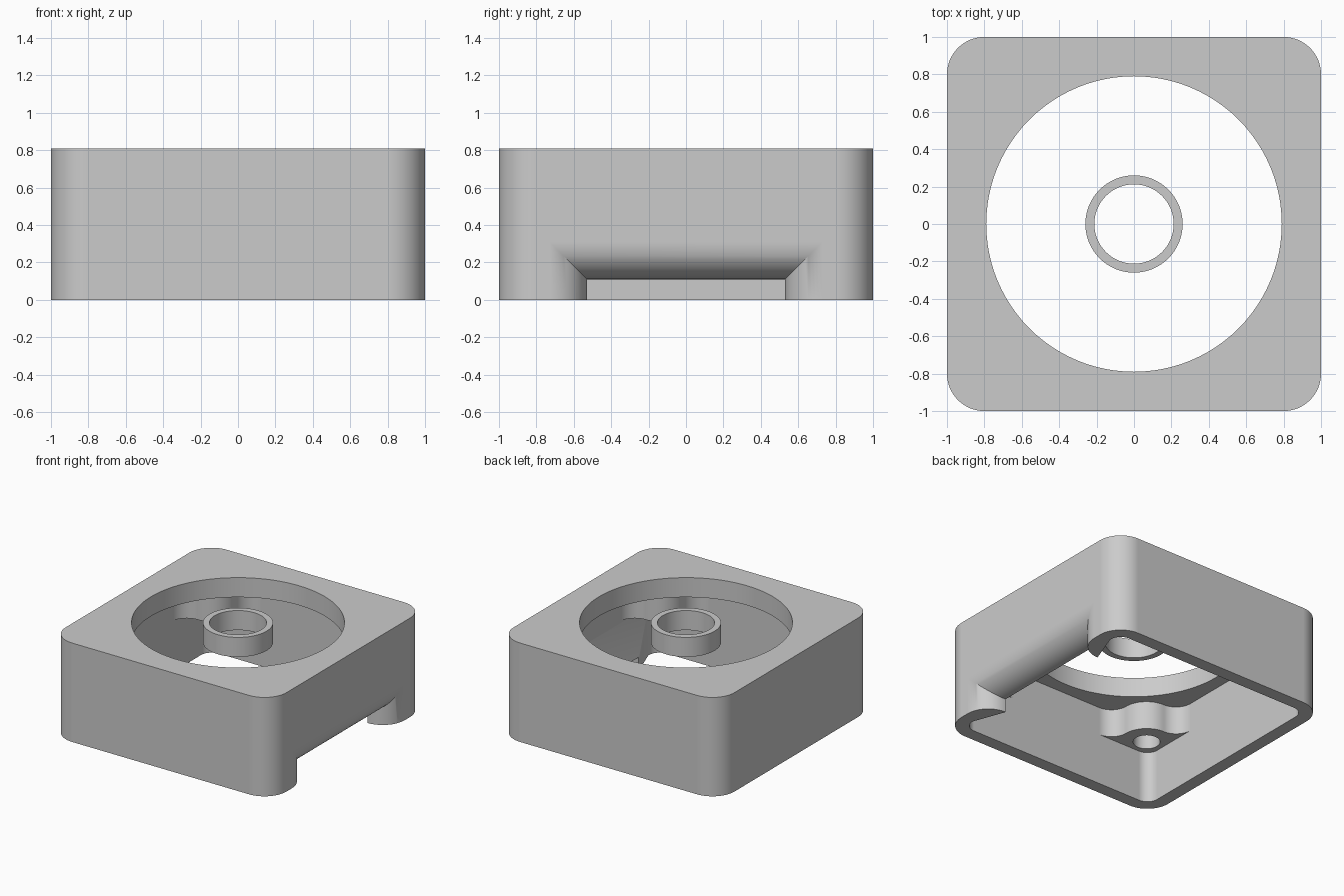
import bpy, bmesh
from math import sin, cos, pi, sqrt

cube = bpy.data.objects.get("Cube")
if cube:
    bpy.data.objects.remove(cube, do_unlink=True)

HEIGHT, PLATE, INNER, BOSS_Z = 0.81, 0.65, 0.895, 0.42

grey = bpy.data.materials.new("plain_grey")
grey.use_nodes = True
grey.diffuse_color = (0.6, 0.6, 0.6, 1)
grey.node_tree.nodes["Principled BSDF"].inputs["Base Color"].default_value = (0.6, 0.6, 0.6, 1)


def loft(name, rings):
    """Solid skinned through a list of closed point rings."""
    bm = bmesh.new()
    loops = [[bm.verts.new(p) for p in ring] for ring in rings]
    n = len(loops[0])
    for a, b in zip(loops, loops[1:]):
        for i in range(n):
            j = (i + 1) % n
            bm.faces.new((a[i], a[j], b[j], b[i]))
    bm.faces.new(loops[0][::-1])
    bm.faces.new(loops[-1])
    bmesh.ops.recalc_face_normals(bm, faces=bm.faces)
    mesh = bpy.data.meshes.new(name)
    bm.to_mesh(mesh)
    bm.free()
    mesh.materials.append(grey)
    obj = bpy.data.objects.new(name, mesh)
    bpy.context.collection.objects.link(obj)
    return obj


def prism(name, outline, z0, z1):
    return loft(name, [[(x, y, z) for x, y in outline] for z in (z0, z1)])


def arc(cx, cy, r, a0, a1, steps=16):
    """Points on an arc, with angles in quarter turns."""
    angles = [(a0 + (a1 - a0) * i / steps) * pi / 2 for i in range(steps + 1)]
    return [(cx + r * cos(a), cy + r * sin(a)) for a in angles]


def circle(r, cx=0, cy=0):
    return arc(cx, cy, r, 0, 4, 96)[:-1]


def rounded_square(half, r):
    c = half - r
    pts = []
    for k, (sx, sy) in enumerate(((1, 1), (-1, 1), (-1, -1), (1, -1))):
        pts += arc(sx * c, sy * c, r, k, k + 1)
    return pts


def turn(points, k):
    """Rotate outline points by k quarter turns."""
    for _ in range(k):
        points = [(-y, x) for x, y in points]
    return points


def combine(target, tool, operation):
    tool.hide_render = True
    mod = target.modifiers.new(operation, 'BOOLEAN')
    mod.operation, mod.solver, mod.object = operation, 'EXACT', tool
    bpy.context.view_layer.objects.active = target
    bpy.ops.object.modifier_apply(modifier=mod.name)
    bpy.data.objects.remove(tool, do_unlink=True)


def finish(obj):
    bpy.ops.object.select_all(action='DESELECT')
    obj.select_set(True)
    bpy.context.view_layer.objects.active = obj
    bpy.ops.object.shade_smooth_by_angle(angle=pi / 6)
    mod = obj.modifiers.new("even_shading", 'WEIGHTED_NORMAL')
    mod.keep_sharp = True


# Open-bottomed housing with a round opening in its top plate
housing = prism("housing", rounded_square(1, 0.2), 0, HEIGHT)
combine(housing, prism("cavity", rounded_square(INNER, 0.095), -0.1, PLATE), 'DIFFERENCE')
combine(housing, prism("opening", circle(0.79), 0.5, 1), 'DIFFERENCE')

# Filleted screw bosses hanging in the four corners
c, r, f = 0.755, 0.2, 0.14
boss = [(0.93, 0.93), (c - r - f, 0.93)]
boss += arc(c - r - f, c, f, 1, 0)
boss += arc(c, c, r, 2, 3)[1:-1]
boss += arc(c, c - r - f, f, 1, 0)
boss += [(0.93, c - r - f)]
for k in range(4):
    combine(housing, prism("boss", turn(boss, k), BOSS_Z, PLATE + 0.05), 'UNION')
    combine(housing, prism("screw_hole", turn(circle(0.1, c, c), k), 0.3, PLATE), 'DIFFERENCE')


# Side notch: a sloped inner lip, then a bell-mouthed cut through it
def frame(x, w, h, z0):
    return [(x, -w, z0), (x, w, z0), (x, w, h), (x, -w, h)]


lip = loft("lip", [frame(0.8, 0.535, 0.115, 0), frame(INNER, 0.79, 0.4, 0),
                   frame(0.94, 0.79, 0.4, 0)])
combine(housing, lip, 'UNION')

sections = [(0.7, 0.2)]
for i in range(17):
    a = i / 16 * pi / 2
    sections.append((0.8 + 0.2 * sin(a), 0.2 * cos(a)))
sections.append((1.05, 0))
flare = loft("flare", [frame(x, 0.73 - d, 0.31 - d, -0.1) for x, d in sections])
combine(housing, flare, 'DIFFERENCE')
finish(housing)

# Free-standing ring in the centre of the opening
ring = prism("centre_ring", circle(0.26), PLATE, HEIGHT)
combine(ring, prism("ring_bore", circle(0.212), 0.5, 1), 'DIFFERENCE')
finish(ring)
